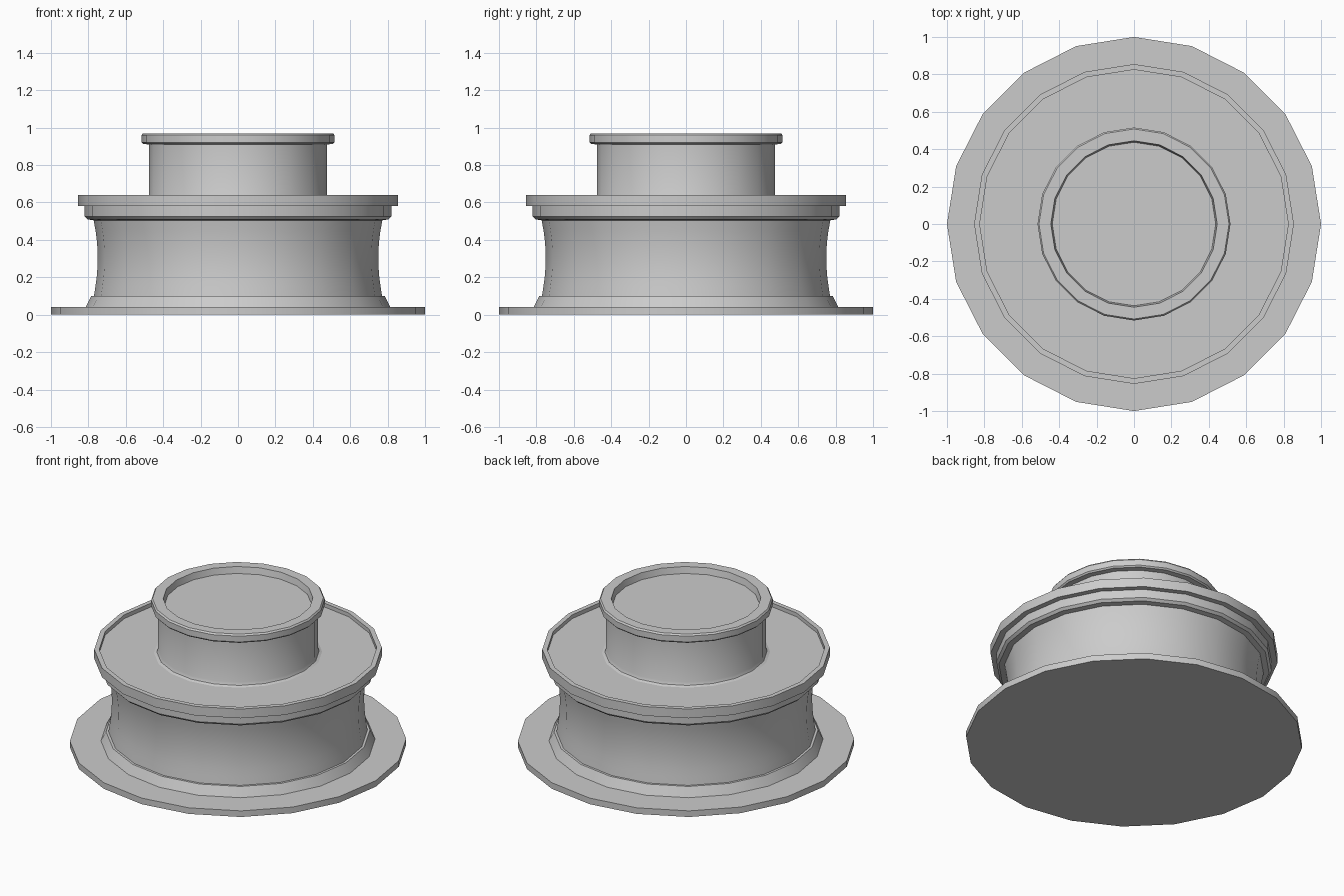
import bpy, bmesh, math

if "Cube" in bpy.data.objects:
    bpy.data.objects.remove(bpy.data.objects["Cube"])

SIDES = 20


def lathe(name, profile, cap_start=False, cap_end=False):
    """Revolve an outward-facing (radius, z) profile, listed bottom to top."""
    bm = bmesh.new()
    rings = []
    for r, z in profile:
        rings.append([bm.verts.new((r * math.cos(2 * math.pi * i / SIDES),
                                    r * math.sin(2 * math.pi * i / SIDES), z))
                      for i in range(SIDES)])
    for a, b in zip(rings, rings[1:]):
        for i in range(SIDES):
            j = (i + 1) % SIDES
            bm.faces.new((a[i], a[j], b[j], b[i]))
    if cap_start:
        bm.faces.new(rings[0][::-1])
    if cap_end:
        bm.faces.new(rings[-1])
    mesh = bpy.data.meshes.new(name)
    bm.to_mesh(mesh)
    bm.free()
    obj = bpy.data.objects.new(name, mesh)
    bpy.context.collection.objects.link(obj)
    bpy.ops.object.select_all(action='DESELECT')
    obj.select_set(True)
    bpy.context.view_layer.objects.active = obj
    bpy.ops.object.shade_smooth_by_angle(angle=math.radians(30))
    return obj


# Wide base plate with sloped collar
lathe("base_flange", [(1.0, 0), (1.0, 0.04), (0.815, 0.04), (0.785, 0.10), (0.77, 0.10)],
      cap_start=True)

# Waisted drum: shallow concave wall
waist = [(0.75 + 0.022 * ((k - 4) / 4) ** 2, 0.10 + 0.405 * k / 8) for k in range(9)]
waist[0] = (0.77, 0.10)
lathe("drum_wall", waist)

# Stepped double rim and the recessed deck inside it
lathe("drum_rim_and_deck", [(0.772, 0.505), (0.805, 0.51), (0.82, 0.525), (0.82, 0.58),
                            (0.855, 0.58), (0.855, 0.64), (0.825, 0.64), (0.825, 0.615),
                            (0.50, 0.615)])

# Neck with a small fillet at its foot
lathe("neck", [(0.50, 0.615), (0.483, 0.622), (0.475, 0.64), (0.475, 0.91)])

# Rounded top lip around a sunken lid
lathe("top_lip_and_lid", [(0.475, 0.91), (0.508, 0.913), (0.516, 0.922), (0.516, 0.96),
                          (0.508, 0.97), (0.445, 0.97), (0.437, 0.928)], cap_end=True)
